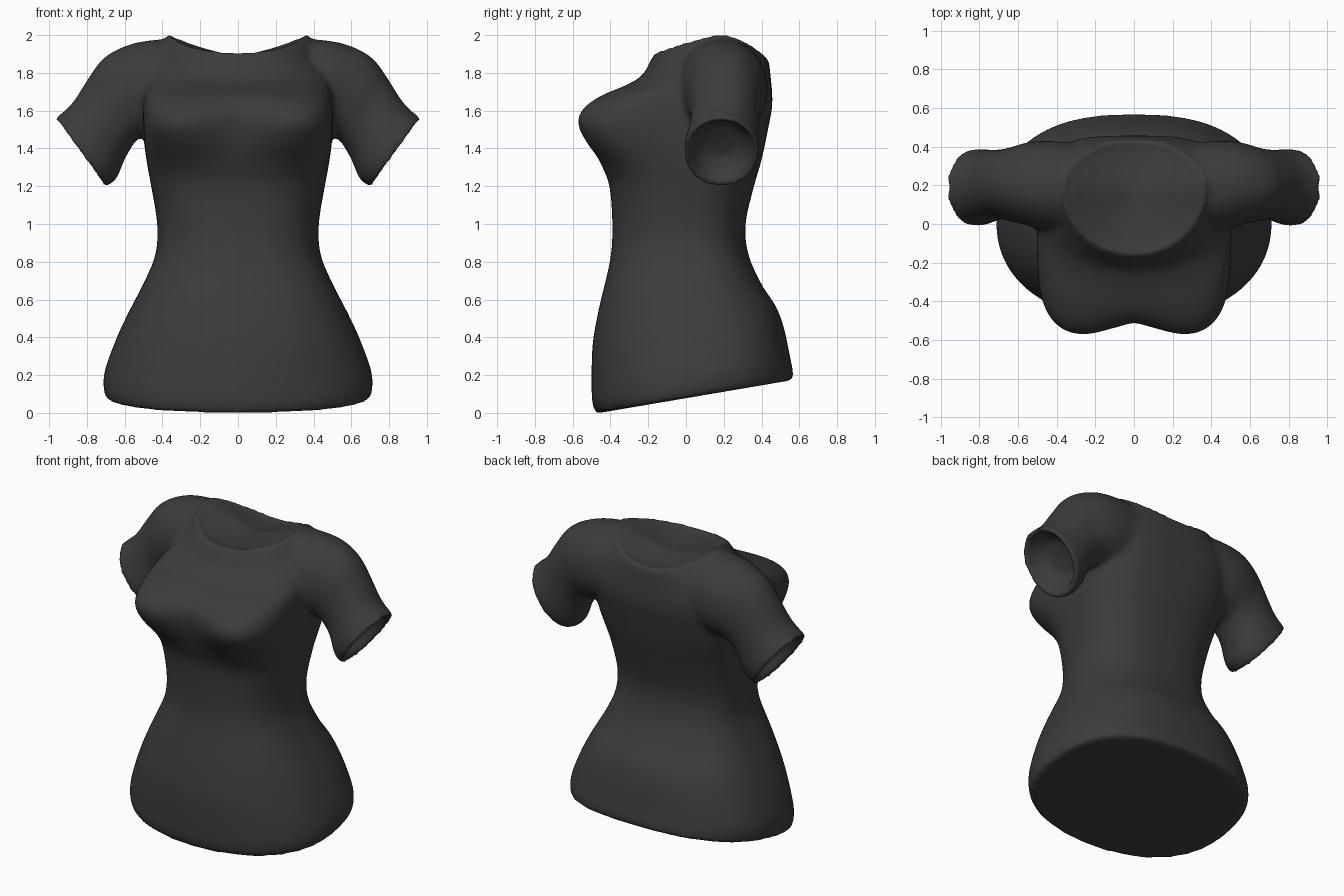
import bpy, bmesh, math
from mathutils import Vector

if "Cube" in bpy.data.objects:
    bpy.data.objects.remove(bpy.data.objects["Cube"])

N = 64
bm = bmesh.new()


def spow(v, n):
    return math.copysign(abs(v) ** (2 / n), v)


def refine(rows, steps=4):
    """Catmull-Rom between table rows, for soft transitions."""
    out = []
    for i in range(len(rows) - 1):
        p0, p1 = rows[max(i - 1, 0)], rows[i]
        p2, p3 = rows[i + 1], rows[min(i + 2, len(rows) - 1)]
        for s in range(steps):
            t = s / steps
            out.append([b + .5 * t * (c - a + t * (2 * a - 5 * b + 4 * c - d + t * (3 * (b - c) + d - a)))
                        for a, b, c, d in zip(p0, p1, p2, p3)])
    return out + [list(rows[-1])]


def loft(rings, inner_first, inner_last):
    """Skin a list of point rings and close both ends on a centre point."""
    vr = [[bm.verts.new(p) for p in r] for r in rings]
    for a, b in zip(vr, vr[1:]):
        for i in range(N):
            j = (i + 1) % N
            bm.faces.new((a[i], a[j], b[j], b[i]))
    for ring, centre, flip in ((vr[0], inner_first, True), (vr[-1], inner_last, False)):
        c = bm.verts.new(centre)
        for i in range(N):
            j = (i + 1) % N
            bm.faces.new((ring[j], ring[i], c) if flip else (ring[i], ring[j], c))


# Torso sections: height, half width, front y, back y,
# front squareness, back squareness, bust dip, middle y
body = [
    (.078, .70, -.475, .57, 2.25, 2.5, 0, .02),
    (.13, .712, -.495, .565, 2.25, 2.5, 0, .02),
    (.22, .705, -.50, .55, 2.25, 2.5, 0, .02),
    (.40, .64, -.495, .52, 2.3, 2.5, 0, .02),
    (.55, .57, -.465, .475, 2.4, 2.5, 0, .02),
    (.69, .498, -.428, .395, 2.5, 2.5, 0, .02),
    (.84, .437, -.397, .33, 2.5, 2.5, 0, .02),
    (1.0, .428, -.39, .315, 2.5, 2.5, 0, .02),
    (1.2, .46, -.405, .36, 2.6, 2.5, 0, .03),
    (1.32, .482, -.46, .395, 3.0, 2.6, .01, .05),
    (1.43, .497, -.545, .42, 3.8, 2.8, .055, .08),
    (1.53, .503, -.593, .44, 4.3, 3.0, .085, .08),
    (1.61, .503, -.565, .455, 4.0, 3.2, .065, .08),
    (1.68, .50, -.465, .457, 3.3, 3.3, .03, .1),
    (1.74, .49, -.315, .452, 2.7, 3.2, .01, .12),
    (1.79, .48, -.23, .447, 2.4, 2.9, 0, .14),
    (1.86, .43, -.19, .44, 2.2, 2.5, 0, .17),
]
rings = []
for z, w, f, b, kf, kb, dip, ym in refine(body):
    tilt = .17 * max(0, min(1, (.65 - z) / .5))   # hem rises towards the back
    ring = []
    for i in range(N):
        a = 2 * math.pi * i / N
        s = math.sin(a)
        k = kf if s < 0 else kb
        x = w * spow(math.cos(a), k)
        y = ym + (b - ym if s > 0 else ym - f) * spow(s, k)
        if s < 0:
            y += dip * math.exp(-(x / .18) ** 2)
        ring.append((x, y, z + tilt * y))
    rings.append(ring)

# Neckline: high at the shoulders, lower at front and back, then a shallow fill
for scale, drop in ((1, 0), (.93, .02), (.5, .035)):
    ring = []
    for i in range(N):
        a = 2 * math.pi * i / N
        c, s = math.cos(a), math.sin(a)
        edge = 2.01 - (.095 * abs(s) ** 1.4 if s < 0 else .125 * s * s)
        y = .185 + (.345 if s < 0 else .245) * s * scale
        ring.append((.368 * c * scale, y, edge * scale + 1.925 * (1 - scale) - drop))
    rings.append(ring)
loft(rings, (0, .03, .083), (0, .165, 1.885))

# Sleeve sections: top x, top z, bottom x, bottom z, front y, back y
sleeve = [
    (.30, 1.98, .28, 1.47, -.04, .42),
    (.46, 1.973, .46, 1.46, -.035, .43),
    (.59, 1.945, .53, 1.45, -.005, .42),
    (.71, 1.88, .57, 1.395, .015, .395),
    (.79, 1.775, .605, 1.33, .025, .385),
    (.87, 1.65, .64, 1.245, .005, .385),
    (.937, 1.583, .675, 1.212, -.01, .387),
    (.977, 1.562, .708, 1.195, -.01, .388),
]
for side in (1, -1):
    rings = []
    for tx, tz, bx, bz, f, b in refine(sleeve):
        top, bot = Vector((tx, 0, tz)), Vector((bx, 0, bz))
        mid, half = (top + bot) / 2, (top - bot) / 2
        ring = []
        for i in range(N):
            a = 2 * math.pi * i / N * side
            p = mid + half * spow(math.sin(a), 2.08)
            p.y = (f + b) / 2 + (b - f) / 2 * spow(math.cos(a), 2.08)
            p.x *= side
            ring.append(p)
        rings.append(ring)
    # hollow cuff
    cuff = rings[-1]
    centre = sum(cuff, Vector()) / N
    inward = Vector((-.81 * side, 0, .59))
    for scale, depth in ((.85, .012), (.76, .07), (.5, .12)):
        rings.append([centre + (p - centre) * scale + inward * depth for p in cuff])
    loft(rings, (.27 * side, .19, 1.72), centre + inward * .13)

bmesh.ops.recalc_face_normals(bm, faces=bm.faces)
mesh = bpy.data.meshes.new("shirt")
bm.to_mesh(mesh)
bm.free()
shirt = bpy.data.objects.new("shirt", mesh)
bpy.context.collection.objects.link(shirt)

fabric = bpy.data.materials.new("charcoal fabric")
fabric.diffuse_color = (.045, .045, .045, 1)
fabric.use_nodes = True
fabric.node_tree.nodes["Principled BSDF"].inputs["Base Color"].default_value = fabric.diffuse_color
mesh.materials.append(fabric)

# Fuse torso and sleeves into one soft skin
fuse = shirt.modifiers.new("fuse", 'REMESH')
fuse.mode = 'VOXEL'
fuse.voxel_size = .014
fuse.use_smooth_shade = True
soften = shirt.modifiers.new("soften", 'SMOOTH')
soften.factor = .5
soften.iterations = 18
